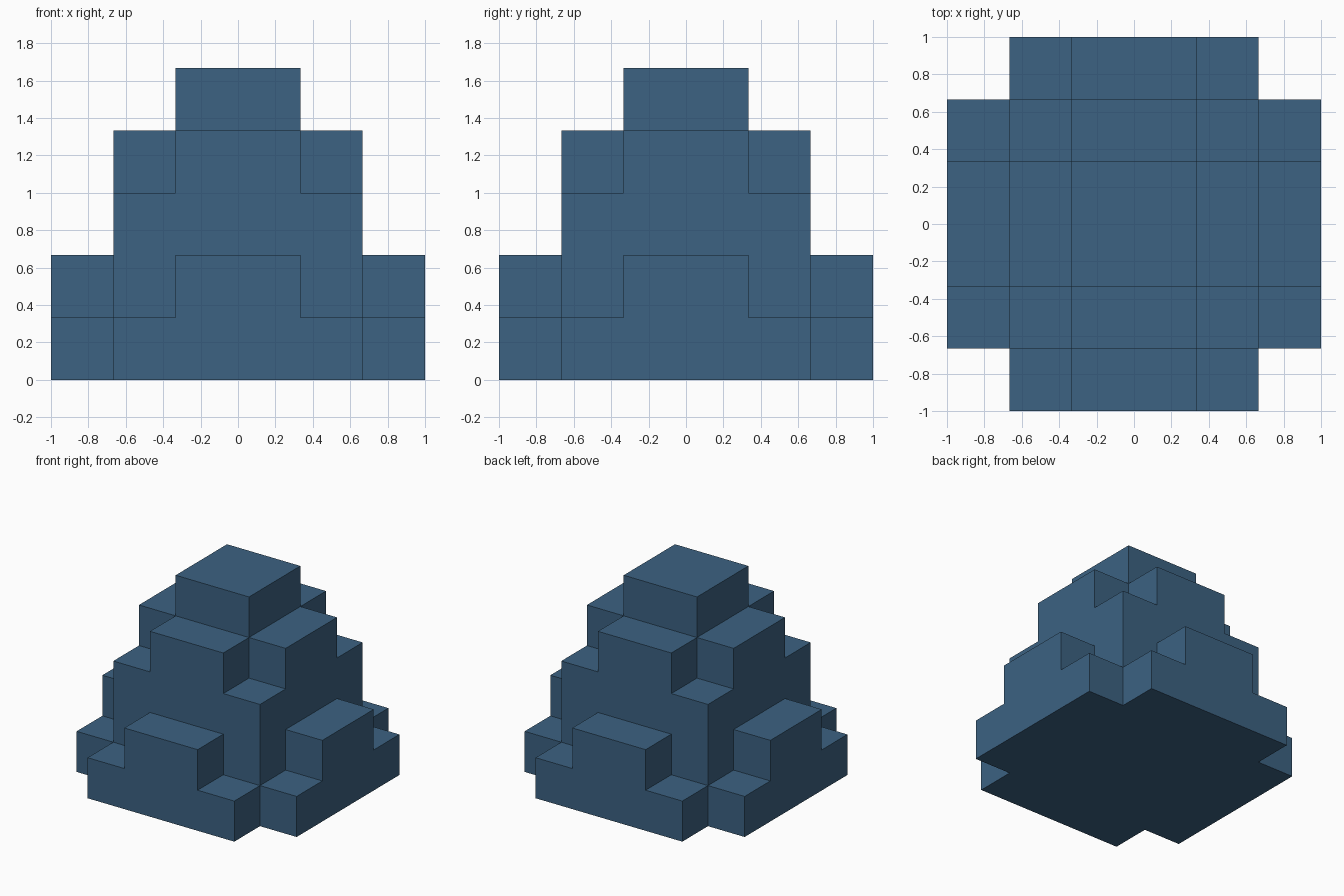
import bpy, bmesh

if "Cube" in bpy.data.objects:
    bpy.data.objects.remove(bpy.data.objects["Cube"])

STEP = 1 / 3  # every ledge is one third of a unit

# Tiers as (half width x, half width y, top height), counted in steps
TIERS = [(3, 2, 1), (2, 3, 1),   # notched base
         (3, 1, 2), (1, 3, 2),   # raised middle of each side
         (2, 2, 3),              # square core
         (2, 1, 4), (1, 2, 4),   # cross-shaped shoulder
         (1, 1, 5)]              # top block


def height(i, j):
    """Number of filled steps in the column at cell (i, j)."""
    return max([t for hx, hy, t in TIERS
                if -hx <= i < hx and -hy <= j < hy], default=0)


blue = bpy.data.materials.new("slate_blue")
blue.diffuse_color = (0.045, 0.122, 0.223, 1)
blue.use_nodes = True
blue.node_tree.nodes["Principled BSDF"].inputs["Base Color"].default_value = blue.diffuse_color

bm = bmesh.new()


def quad(*pts):
    bm.faces.new([bm.verts.new([c * STEP for c in p]) for p in pts])


# Outer skin only: tops, undersides and exposed walls of each column
for i in range(-3, 3):
    for j in range(-3, 3):
        h = height(i, j)
        if not h:
            continue
        ring = [(i, j), (i + 1, j), (i + 1, j + 1), (i, j + 1)]
        quad(*[(x, y, h) for x, y in ring])
        quad(*[(x, y, 0) for x, y in reversed(ring)])
        for k, (di, dj) in enumerate([(0, -1), (1, 0), (0, 1), (-1, 0)]):
            a, b = ring[k], ring[(k + 1) % 4]
            for z in range(height(i + di, j + dj), h):
                quad((*a, z), (*b, z), (*b, z + 1), (*a, z + 1))

# Weld and merge coplanar cells into large flat faces
bmesh.ops.remove_doubles(bm, verts=bm.verts, dist=1e-4)
bmesh.ops.dissolve_limit(bm, angle_limit=0.01, verts=bm.verts, edges=bm.edges)
bmesh.ops.recalc_face_normals(bm, faces=bm.faces)

mesh = bpy.data.meshes.new("stepped_mound")
bm.to_mesh(mesh)
bm.free()
mesh.materials.append(blue)
mound = bpy.data.objects.new("stepped_mound", mesh)
bpy.context.collection.objects.link(mound)
